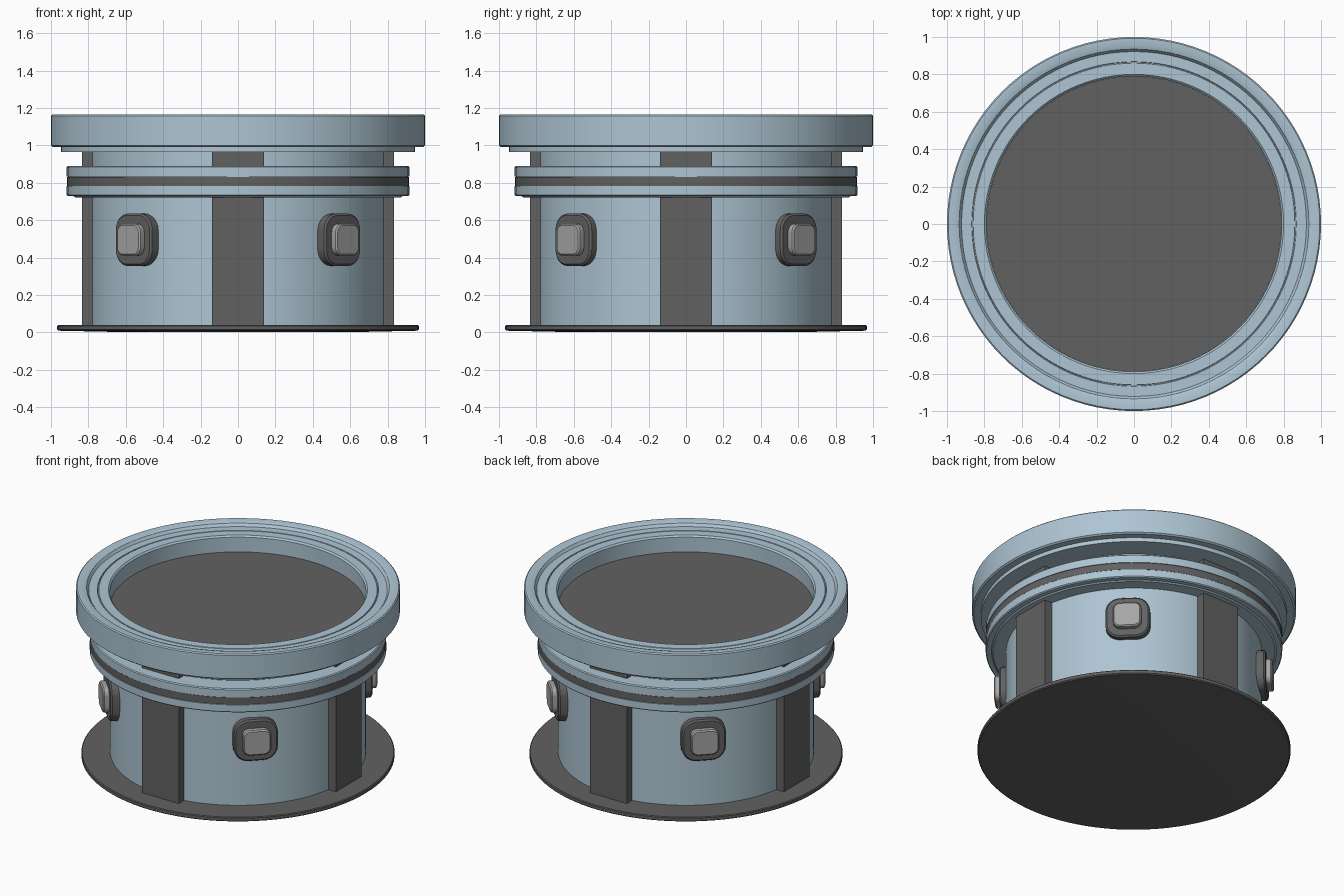
import bpy, bmesh, math
from mathutils import Matrix, Vector

if "Cube" in bpy.data.objects:
    bpy.data.objects.remove(bpy.data.objects["Cube"])


def material(name, rgb):
    m = bpy.data.materials.new(name)
    m.diffuse_color = (*rgb, 1)
    m.use_nodes = True
    m.node_tree.nodes["Principled BSDF"].inputs["Base Color"].default_value = m.diffuse_color
    return m


BLUE = material("pale_blue", (0.42, 0.56, 0.65))
DARK = material("dark_grey", (0.12, 0.12, 0.12))
LIGHT = material("light_grey", (0.38, 0.38, 0.38))


def finish(bm, name, mat, angle=35):
    bmesh.ops.recalc_face_normals(bm, faces=bm.faces[:])
    me = bpy.data.meshes.new(name)
    bm.to_mesh(me)
    bm.free()
    me.materials.append(mat)
    ob = bpy.data.objects.new(name, me)
    bpy.context.collection.objects.link(ob)
    bpy.context.view_layer.objects.active = ob
    ob.select_set(True)
    bpy.ops.object.shade_smooth_by_angle(angle=math.radians(angle))
    ob.select_set(False)
    return ob


def lathe(name, profile, mat, closed=False, steps=96):
    """Revolve (radius, height) points around z."""
    bm = bmesh.new()
    vs = [bm.verts.new((r, 0, z)) for r, z in profile]
    for a, b in zip(vs, vs[1:] + vs[:1] if closed else vs[1:]):
        bm.edges.new((a, b))
    bmesh.ops.spin(bm, geom=bm.verts[:] + bm.edges[:], axis=(0, 0, 1), cent=(0, 0, 0),
                   angle=math.tau, steps=steps)
    bmesh.ops.remove_doubles(bm, verts=bm.verts[:], dist=1e-4)
    return finish(bm, name, mat, 25)


def rounded_block(name, w, h, depth, corner, edge, matrix, mat):
    """Rounded rectangle in local xy, extruded along local z from 0."""
    def loop(bm, inset, z):
        r = corner - inset
        return [bm.verts.new((sx * (w / 2 - corner) + r * math.cos(a),
                              sy * (h / 2 - corner) + r * math.sin(a), z))
                for q, (sx, sy) in enumerate([(1, 1), (-1, 1), (-1, -1), (1, -1)])
                for a in [(q + i / 6) * math.pi / 2 for i in range(7)]]
    bm = bmesh.new()
    loops = [loop(bm, 0, 0), loop(bm, 0, depth - edge), loop(bm, edge, depth)]
    for lo, hi in zip(loops, loops[1:]):
        for i in range(len(lo)):
            j = (i + 1) % len(lo)
            bm.faces.new((lo[i], lo[j], hi[j], hi[i]))
    bm.faces.new(loops[0][::-1])
    bm.faces.new(loops[-1])
    bm.transform(matrix)
    return finish(bm, name, mat)


# Base plate and drum
lathe("base_plate", [(0, 0.003), (0.68, 0.003), (0.96, 0.009), (0.967, 0.015),
                     (0.967, 0.034), (0.962, 0.039), (0, 0.039)], DARK)
lathe("drum_body", [(0, 0.035), (0.79, 0.035), (0.79, 0.97), (0, 0.97)], BLUE)

# Collar with a dark band
lathe("collar", [(0.78, 0.722), (0.87, 0.722), (0.88, 0.729), (0.91, 0.729), (0.916, 0.735),
                 (0.916, 0.782), (0.908, 0.782), (0.908, 0.833), (0.916, 0.833),
                 (0.916, 0.884), (0.91, 0.89), (0.78, 0.89)], BLUE, True)
lathe("collar_band", [(0.90, 0.784), (0.914, 0.784), (0.914, 0.831), (0.90, 0.831)], DARK, True)

# Top rim with stepped inner lip, and recessed panel
lathe("top_rim", [(0.78, 0.965), (0.945, 0.965), (0.945, 0.992), (0.99, 0.992), (1.0, 1.0),
                  (1.0, 1.158), (0.993, 1.165), (0.955, 1.165), (0.935, 1.158), (0.922, 1.14),
                  (0.868, 1.14), (0.866, 1.132), (0.862, 1.132), (0.86, 1.14),
                  (0.80, 1.14), (0.79, 1.13), (0.79, 1.02), (0.78, 1.02)], BLUE, True)
lathe("recessed_panel", [(0, 0.96), (0.789, 0.96), (0.789, 1.03), (0, 1.03)], DARK)

# Four upright pillars
for k in range(4):
    bm = bmesh.new()
    bmesh.ops.create_cube(bm, size=1, matrix=Matrix.Rotation(k * math.pi / 2, 4, 'Z')
                          @ Matrix.Translation((0.7875, 0, 0.5025))
                          @ Matrix.Diagonal((0.095, 0.277, 0.935, 1)))
    finish(bm, f"pillar_{k + 1}", DARK)

# Four mirrored buttons on backing plates
for k, (sx, sy) in enumerate([(1, 1), (-1, 1), (-1, -1), (1, -1)]):
    n = Vector((sx, sy, 0)).normalized()
    up = Vector((0, 0, 1))
    side = up.cross(n)
    frame = Matrix((side, up, n)).transposed().to_4x4()
    centre = Vector((sx * 0.555, sy * 0.60, 0.495))
    centre -= n * centre.dot(n)
    for part, w, h, r0, r1, c, e, mat in (
            ("button_plate", 0.275, 0.28, 0.75, 0.828, 0.09, 0.01, DARK),
            ("button", 0.175, 0.17, 0.80, 0.865, 0.045, 0.008, LIGHT)):
        rounded_block(f"{part}_{k + 1}", w, h, r1 - r0, c, e,
                      Matrix.Translation(centre + n * r0) @ frame, mat)
